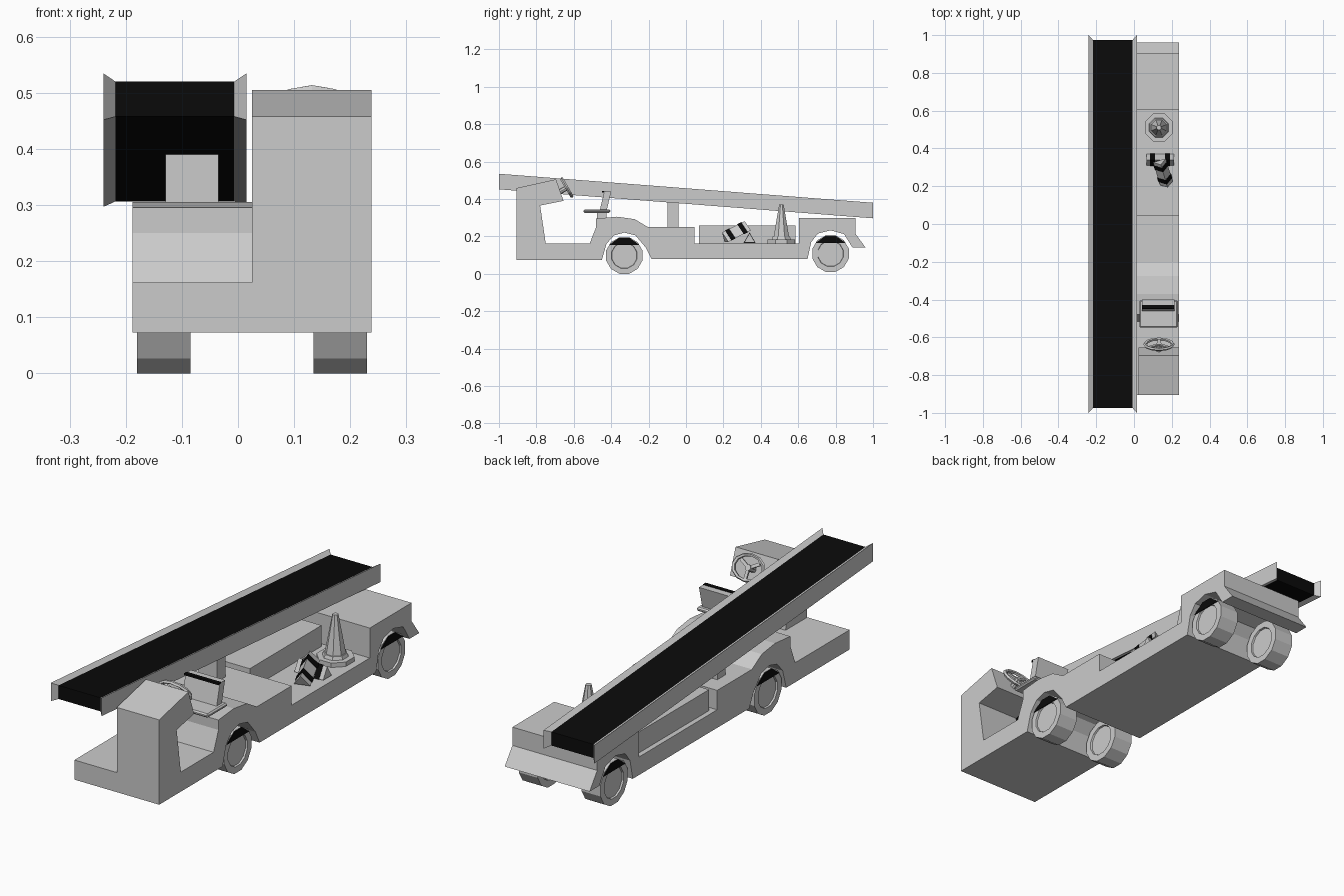
import bpy, bmesh, math
from mathutils import Matrix, Vector

if "Cube" in bpy.data.objects:
    bpy.data.objects.remove(bpy.data.objects["Cube"])


def material(name, v):
    m = bpy.data.materials.new(name)
    m.diffuse_color = (v, v, v, 1)
    m.use_nodes = True
    m.node_tree.nodes["Principled BSDF"].inputs["Base Color"].default_value = m.diffuse_color
    return m


GREY = material("light grey", 0.6)
BLACK = material("black", 0.003)


def finish(name, bm, mat):
    bmesh.ops.recalc_face_normals(bm, faces=bm.faces[:])
    me = bpy.data.meshes.new(name)
    bm.to_mesh(me)
    bm.free()
    me.materials.append(mat)
    ob = bpy.data.objects.new(name, me)
    bpy.context.collection.objects.link(ob)
    return ob


def prism(name, pts, x0, x1, mat=GREY, matrix=None):
    """Extrude a (y, z) profile from x0 to x1."""
    bm = bmesh.new()
    f = bm.faces.new([bm.verts.new((x0, y, z)) for y, z in pts])
    ext = bmesh.ops.extrude_face_region(bm, geom=[f])["geom"]
    bmesh.ops.translate(bm, vec=(x1 - x0, 0, 0),
                        verts=[v for v in ext if isinstance(v, bmesh.types.BMVert)])
    if matrix:
        bm.transform(matrix)
    return finish(name, bm, mat)


def box(name, x0, x1, y0, y1, z0, z1, mat=GREY):
    return prism(name, [(y0, z0), (y1, z0), (y1, z1), (y0, z1)], x0, x1, mat)


def cone(name, r1, r2, depth, sides, matrix, mat=GREY):
    bm = bmesh.new()
    bmesh.ops.create_cone(bm, cap_ends=True, segments=sides, radius1=r1,
                          radius2=r2, depth=depth, matrix=matrix)
    return finish(name, bm, mat)


# Chassis: one side profile with wheel arches, fenders and rear bumper
MID = 0.025
prism("chassis", [
    (-.905, .073), (-.45, .073), (-.425, .16), (-.385, .205), (-.33, .22),
    (-.27, .205), (-.215, .14), (-.185, .08), (.65, .08), (.67, .17),
    (.705, .215), (.773, .232), (.845, .212), (.89, .14), (.96, .14),
    (.905, .215), (.905, .298), (.605, .298), (.605, .162), (.045, .162),
    (.045, .25), (-.205, .25), (-.275, .292), (-.37, .305), (-.48, .295),
    (-.48, .25), (-.515, .162), (-.905, .162)], -.188, .238)

# Cab column with dashboard overhang, right half only
prism("cab_column", [(-.905, .162), (-.75, .162), (-.78, .365), (-.655, .39),
                     (-.695, .505), (-.905, .458)], MID, .238)

# Equipment box and belt support post
box("equipment_box", -.165, .01, .07, .585, .16, .257)
box("support_post", -.129, -.035, -.1, -.04, .245, .4)

# Wheels with recessed hubs and black upper cap on the outer side
for label, y, z in (("front", -.33, .098), ("rear", .773, .108)):
    for side, sx in (("right", 1), ("left", -1)):
        bm = bmesh.new()
        rot = Matrix.Rotation(math.radians(90), 4, 'Y')
        cx = MID + sx * .1575
        bmesh.ops.create_cone(bm, cap_ends=True, segments=12, radius1=.101,
                              radius2=.101, depth=.095,
                              matrix=Matrix.Translation((cx, y, z)) @ rot @
                              Matrix.Rotation(math.radians(15), 4, 'Z'))
        caps = [f for f in bm.faces if len(f.verts) > 4]
        bmesh.ops.inset_individual(bm, faces=caps, thickness=.03)
        bmesh.ops.inset_individual(bm, faces=caps, thickness=.002, depth=-.008)
        zs = [v.co.z for v in bm.verts]
        bmesh.ops.translate(bm, vec=(0, 0, z - .098 - min(zs)), verts=bm.verts[:])
        finish(f"{label}_{side}_wheel", bm, GREY)
        xo = MID + sx * .204
        prism(f"{label}_{side}_wheel_shade",
              [(y + a, z + b) for a, b in ((-.08, .057), (-.055, .075), (-.025, .096),
                                           (.025, .096), (.055, .075), (.08, .057))],
              xo, xo + sx * .004, BLACK)


# Conveyor: sloping bed with flared rails
def slope(y, off):
    return off - .0775 * y


prism("conveyor_belt", [(-.975, slope(-.975, .444)), (-.975, slope(-.975, .382)),
                        (.975, slope(.975, .382)), (.975, slope(.975, .444))],
      -.218, -.007, BLACK)
for side, xo, xi in (("left", -.24, -.218), ("right", .015, -.007)):
    bm = bmesh.new()
    rings = []
    for x, l, top, bot in ((xo, 1, .457, .374), (xi, .975, .444, .382)):
        rings.append([bm.verts.new((x, y, slope(y, o))) for y, o in
                      ((-l, top), (l, top), (l, bot), (-l, bot))])
    a, b = rings
    bm.faces.new(a)
    bm.faces.new(b)
    for i in range(4):
        j = (i + 1) % 4
        bm.faces.new((a[i], a[j], b[j], b[i]))
    finish(f"{side}_belt_rail", bm, GREY)

# Driver seat: pedestal, pan with cut corners, leaning back
box("seat_pedestal", .08, .18, -.475, -.425, .29, .328)
pan = box("seat_pan", .028, .232, -.548, -.405, .326, .344)
bev = pan.modifiers.new("corners", 'BEVEL')
bev.width = .006
bev.segments = 1
prism("seat_back", [(-.462, .335), (-.425, .335), (-.4, .44), (-.437, .44)], .043, .215)
prism("seat_back_trim", [(-.449, .435), (-.431, .435), (-.43, .443), (-.448, .443)],
      .043, .215, BLACK)

# Steering wheel, spokes and column
tilt = Matrix.Translation((.132, -.637, .46)) @ Matrix.Rotation(math.radians(-60), 4, 'X')
bpy.ops.mesh.primitive_torus_add(major_segments=12, minor_segments=5,
                                 major_radius=.07, minor_radius=.009)
rim = bpy.context.object
rim.name = "steering_wheel"
rim.data.transform(tilt @ Matrix.Diagonal((1.06, .78, 1, 1)))
rim.data.materials.append(GREY)
for i in range(3):
    spin = Matrix.Rotation(math.radians(90 + 120 * i), 4, 'Z')
    prism(f"steering_spoke_{i}", [(-.007, -.005), (.007, -.005), (.007, .003), (-.007, .003)],
          0, .055, GREY, tilt @ spin)
cone("steering_column", .014, .014, .055, 8, tilt @ Matrix.Translation((0, 0, -.022)))

# Traffic cone on the side deck
turn = Matrix.Rotation(math.radians(22.5), 4, 'Z')
cone("cone_base", .08, .08, .02, 8, Matrix.Translation((.132, .51, .173)) @ turn)
cone("cone_foot", .056, .05, .016, 8, Matrix.Translation((.132, .51, .19)) @ turn)
cone("cone_body", .046, .013, .18, 8, Matrix.Translation((.132, .51, .28)) @ turn)


# Two wheel chocks with black bands, one lying flat, one leaning on it
def chock(name, length, tri, matrix):
    prism(name, tri, -length / 2, length / 2, GREY, matrix)
    c = Vector((sum(p[0] for p in tri) / 3, sum(p[1] for p in tri) / 3))
    band = [tuple(c + (Vector(p) - c) * 1.08) for p in tri]
    for s in (-1, 1):
        x = s * length * .27
        prism(f"{name}_band_{s + 1}", band, x - length * .09, x + length * .09, BLACK, matrix)


TRI = [(-.03, 0), (.03, 0), (0, .052)]
chock("flat_chock", .145, TRI, Matrix.Translation((.138, .34, .166)))
chock("leaning_chock", .14, [(-.035, -.015), (.035, -.015), (0, .04)],
      Matrix.Translation((.155, .27, .215)) @ Matrix.Rotation(math.radians(107), 4, 'Z')
      @ Matrix.Rotation(math.radians(-26), 4, 'Y'))
